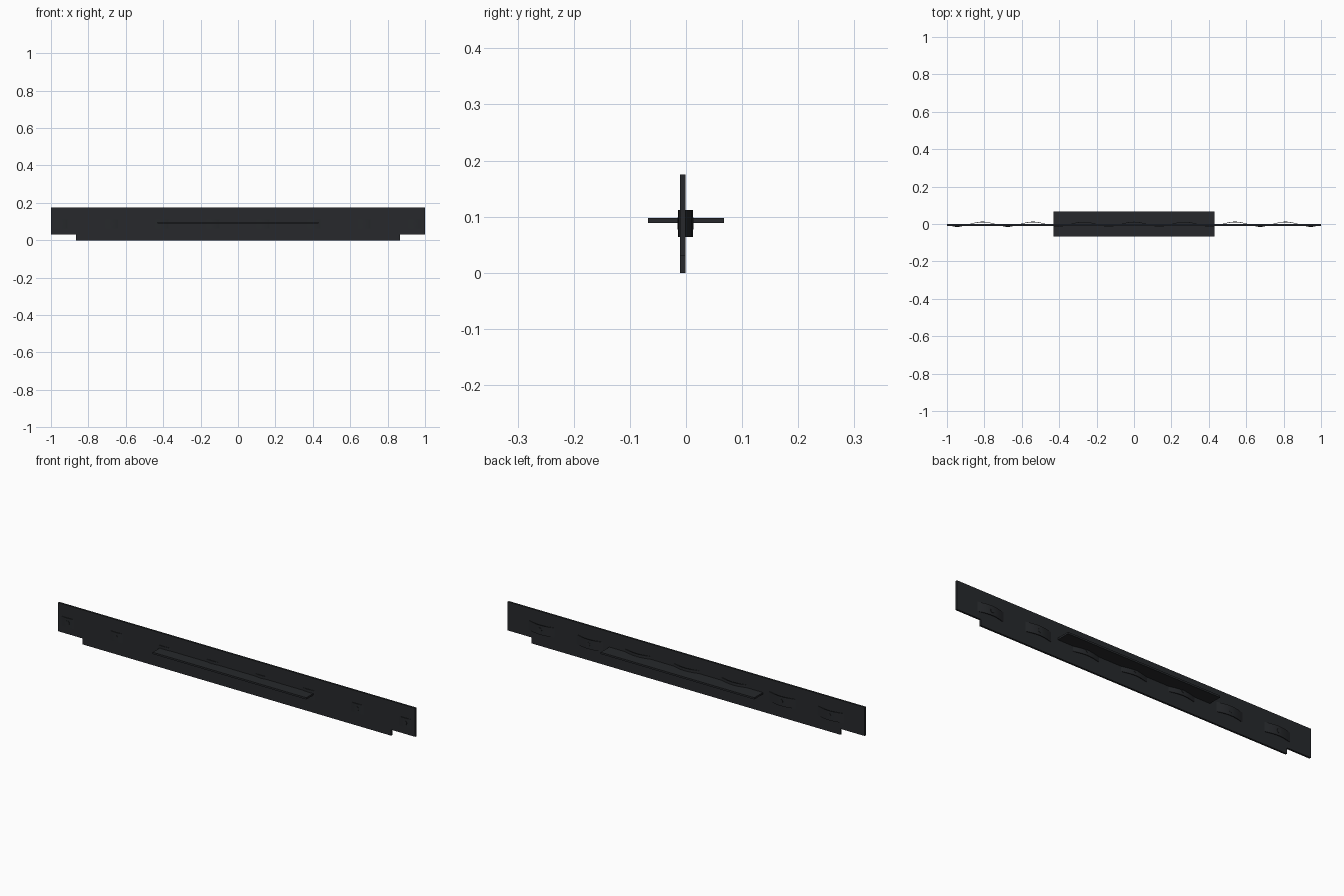
import bpy, bmesh, math

if "Cube" in bpy.data.objects:
    bpy.data.objects.remove(bpy.data.objects["Cube"])

mat = bpy.data.materials.new("dark_metal")
mat.diffuse_color = (0.02, 0.022, 0.025, 1)
mat.use_nodes = True
mat.node_tree.nodes["Principled BSDF"].inputs["Base Color"].default_value = mat.diffuse_color

PITCH, Z_MID, Y_MID, AMP = 0.27, 0.088, -0.001, 0.0117


def prism(name, outline, place, vec):
    """Extrude a closed 2D outline along vec."""
    bm = bmesh.new()
    face = bm.faces.new([bm.verts.new(place(p)) for p in outline])
    ext = bmesh.ops.extrude_face_region(bm, geom=[face])
    verts = [g for g in ext["geom"] if isinstance(g, bmesh.types.BMVert)]
    bmesh.ops.translate(bm, verts=verts, vec=vec)
    bmesh.ops.recalc_face_normals(bm, faces=bm.faces)
    me = bpy.data.meshes.new(name)
    bm.to_mesh(me)
    bm.free()
    ob = bpy.data.objects.new(name, me)
    bpy.context.collection.objects.link(ob)
    me.materials.append(mat)
    return ob


# Upright board with notched lower corners
half = [(0.865, 0), (0.865, 0.03), (1, 0.03), (1, 0.175)]
outline = half + [(-x, z) for x, z in reversed(half)]
prism("upright_board", outline, lambda p: (p[0], -0.0105, p[1]), (0, 0.0095, 0))

# Horizontal cross plate
cross = [(-0.43, -0.068), (0.43, -0.068), (0.43, 0.068), (-0.43, 0.068)]
prism("cross_plate", cross, lambda p: (p[0], p[1], 0.089), (0, 0, 0.009))

# Wavy strip woven through the board
N = 120
wave = [(-0.98 + 1.96 * i / N,
         Y_MID + AMP * math.cos(2 * math.pi * (-0.98 + 1.96 * i / N) / PITCH))
        for i in range(N + 1)]
loop = [(x, y - 0.0015) for x, y in wave] + [(x, y + 0.0015) for x, y in reversed(wave)]
strip = prism("woven_strip", loop, lambda p: (p[0], p[1], 0.064), (0, 0, 0.048))
bpy.context.view_layer.objects.active = strip
strip.select_set(True)
bpy.ops.object.shade_smooth_by_angle(angle=math.radians(30))

# Rivets on every crest, alternating back and front
for i in range(-7, 8):
    side = 1 if i % 2 == 0 else -1
    x, y = i * PITCH / 2, Y_MID + side * (AMP + 0.0013)
    ring = [(0.011 * math.cos(a * math.pi / 8), 0.011 * math.sin(a * math.pi / 8))
            for a in range(16)]
    prism("rivet", ring, lambda p: (x + p[0], y, Z_MID + p[1]), (0, side * 0.0015, 0))
